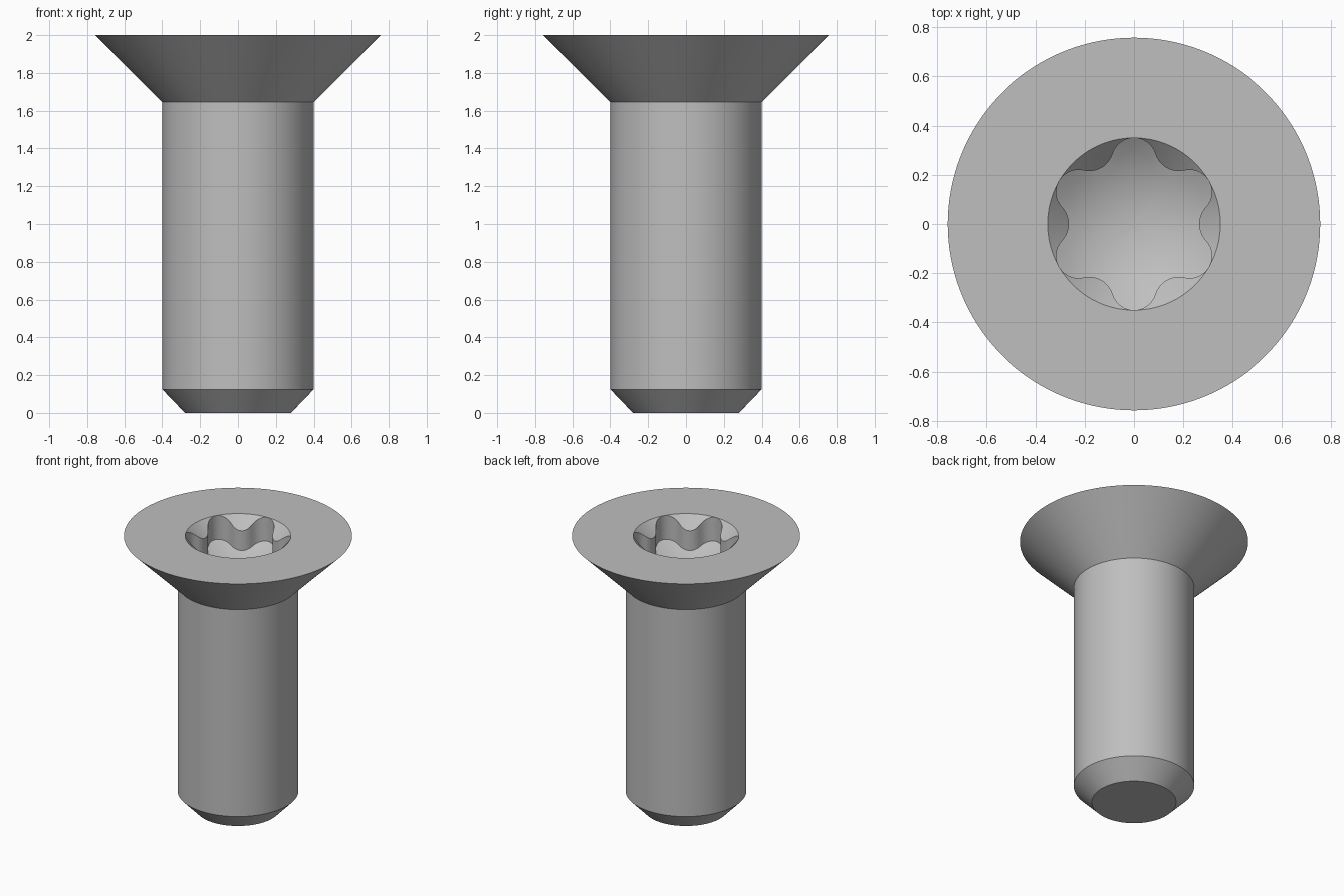
import bpy, bmesh, math

if "Cube" in bpy.data.objects:
    bpy.data.objects.remove(bpy.data.objects["Cube"])

N = 192                      # segments around the axis
R_TIP, R_VALLEY = 0.35, 0.264  # six-lobe socket radii
RI, RE = 0.10, 0.0902        # valley and tip arc radii
D_V, D_T = R_VALLEY + RI, R_TIP - RE
T_ANGLE = math.atan2(D_T * 0.5 * RI / (RI + RE),
                     D_V + (D_T * math.cos(math.pi / 6) - D_V) * RI / (RI + RE))


def lobe_radius(a):
    """Six-lobe outline: tangent arcs, valley at 0 deg, tip at 30 deg."""
    p = a % (math.pi / 3)
    p = min(p, math.pi / 3 - p)
    if p < T_ANGLE:
        return D_V * math.cos(p) - math.sqrt(RI ** 2 - (D_V * math.sin(p)) ** 2)
    q = math.pi / 6 - p
    return min(R_TIP, D_T * math.cos(q) + math.sqrt(RE ** 2 - (D_T * math.sin(q)) ** 2))


def floor_z(r, ball=0.57, low=1.705):
    return low + ball - math.sqrt(ball ** 2 - r ** 2)


bm = bmesh.new()


def ring(radius, height):
    verts = []
    for i in range(N):
        a = 2 * math.pi * i / N
        r = radius(a) if callable(radius) else radius
        z = height(r) if callable(height) else height
        verts.append(bm.verts.new((r * math.cos(a), r * math.sin(a), z)))
    return verts


# outside: point, chamfer, shank, countersunk head, flat top
rings = [ring(r, z) for r, z in
         ((0.28, 0), (0.40, 0.125), (0.40, 1.645), (0.757, 2.0), (R_TIP, 2.0))]
# socket: lead-in cone, lobed wall, rounded floor
rings.append(ring(lobe_radius, lambda r: 2.0 - (R_TIP - r)))
for k in (1.0, 0.85, 0.7, 0.55, 0.4, 0.25, 0.1):
    rings.append(ring(lambda a, k=k: k * lobe_radius(a), floor_z))

for lo, hi in zip(rings, rings[1:]):
    for i in range(N):
        j = (i + 1) % N
        bm.faces.new((lo[i], lo[j], hi[j], hi[i]))
bm.faces.new(rings[0][::-1])
centre = bm.verts.new((0, 0, floor_z(0)))
for i in range(N):
    bm.faces.new((rings[-1][i], rings[-1][(i + 1) % N], centre))

bmesh.ops.remove_doubles(bm, verts=bm.verts, dist=1e-5)
bmesh.ops.recalc_face_normals(bm, faces=bm.faces)
mesh = bpy.data.meshes.new("countersunk_screw")
bm.to_mesh(mesh)
bm.free()

screw = bpy.data.objects.new("countersunk_screw", mesh)
bpy.context.collection.objects.link(screw)
steel = bpy.data.materials.new("grey_steel")
steel.diffuse_color = (0.52, 0.52, 0.52, 1)
steel.use_nodes = True
steel.node_tree.nodes["Principled BSDF"].inputs["Base Color"].default_value = steel.diffuse_color
mesh.materials.append(steel)

bpy.context.view_layer.objects.active = screw
screw.select_set(True)
bpy.ops.object.shade_smooth_by_angle(angle=math.radians(30))
